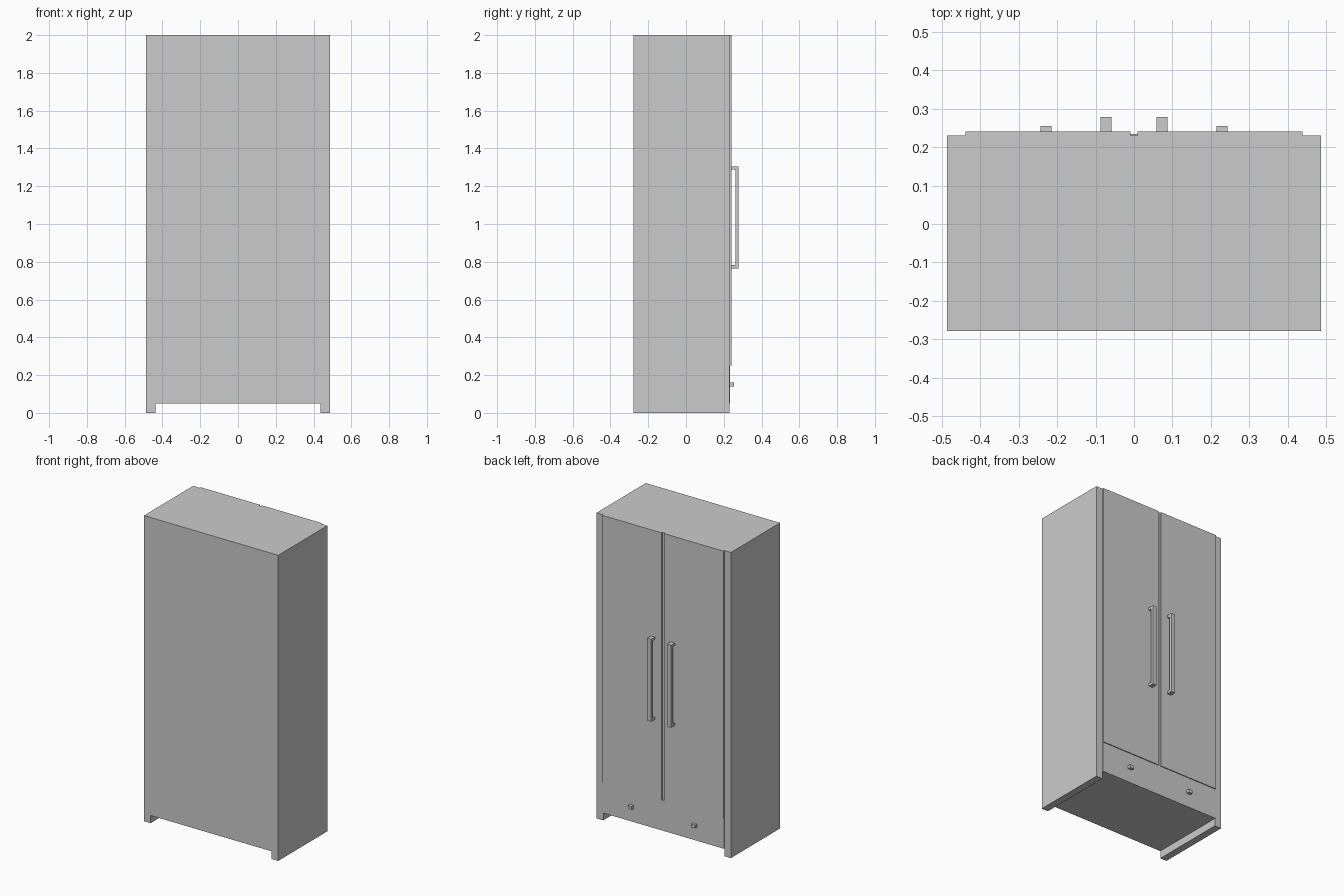
import bpy, bmesh
from mathutils import Vector

if "Cube" in bpy.data.objects:
    bpy.data.objects.remove(bpy.data.objects["Cube"])


def extrude(name, points, offset):
    """Closed flat profile pushed along an offset vector."""
    bm = bmesh.new()
    face = bm.faces.new([bm.verts.new(p) for p in points])
    new = bmesh.ops.extrude_face_region(bm, geom=[face], use_keep_orig=True)["geom"]
    moved = [g for g in new if isinstance(g, bmesh.types.BMVert)]
    bmesh.ops.translate(bm, verts=moved, vec=Vector(offset))
    bmesh.ops.recalc_face_normals(bm, faces=bm.faces)
    mesh = bpy.data.meshes.new(name)
    bm.to_mesh(mesh)
    bm.free()
    obj = bpy.data.objects.new(name, mesh)
    bpy.context.collection.objects.link(obj)
    return obj


def box(name, x, y, z):
    pts = [(x[0], y[0], z[0]), (x[1], y[0], z[0]), (x[1], y[0], z[1]), (x[0], y[0], z[1])]
    return extrude(name, pts, (0, y[1] - y[0], 0))


W, INNER = 0.486, 0.438          # half width, half width between side panels
BACK, FRONT = -0.278, 0.23       # carcass depth
DRAWER, DOOR = 0.234, 0.24       # drawer and door faces
BASE, SPLIT, TOP = 0.05, 0.25, 2.0

# Carcass: side panels run to the floor, the underside is raised
outline = [(-W, 0), (-INNER, 0), (-INNER, BASE), (INNER, BASE),
           (INNER, 0), (W, 0), (W, TOP), (-W, TOP)]
extrude("carcass", [(x, BACK, z) for x, z in outline], (0, FRONT - BACK, 0))

# Drawer front
box("drawer_front", (-INNER, INNER), (FRONT, DRAWER), (BASE, SPLIT))

for side, s in (("left", -1), ("right", 1)):
    # Door, leaving a groove at the centre
    box(f"{side}_door", sorted((s * 0.009, s * INNER)), (FRONT, DOOR), (SPLIT, TOP))

    # Bracket-shaped pull handle
    a, b, t, out = 0.765, 1.305, 0.017, 0.278
    bracket = [(DOOR, a), (out, a), (out, b), (DOOR, b),
               (DOOR, b - t), (out - t, b - t), (out - t, a + t), (DOOR, a + t)]
    x0, x1 = sorted((s * 0.058, s * 0.087))
    extrude(f"{side}_door_handle", [(x0, y, z) for y, z in bracket], (x1 - x0, 0, 0))

    # Drawer knob
    box(f"{side}_drawer_knob", sorted((s * 0.2145, s * 0.243)), (DRAWER, 0.255), (0.139, 0.16))
